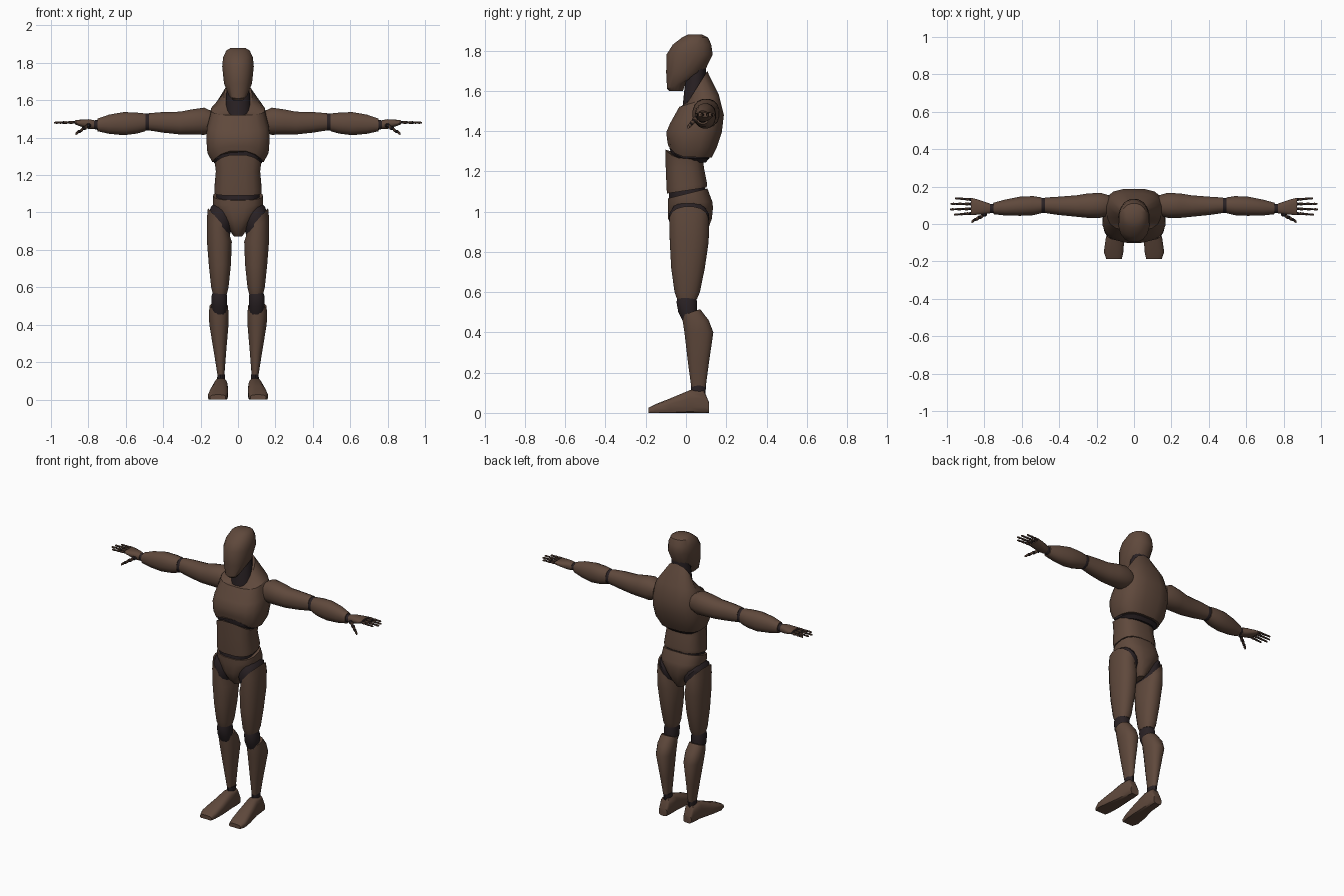
import bpy, bmesh, math

N = 16  # sides of each cross-section


def material(name, rgb):
    m = bpy.data.materials.new(name)
    m.diffuse_color = (*rgb, 1)
    return m


BROWN = material("brown_shell", (0.115, 0.066, 0.045))
DARK = material("dark_joint", (0.022, 0.015, 0.017))
AXES = {'z': lambda u, v, w: (u, v, w),
        'x': lambda u, v, w: (w, u, v),
        'y': lambda u, v, w: (u, w, v)}


def loft(bm, rings, axis, power, n):
    """Skin rings of (along, centre_u, radius_u, centre_v, radius_v, tilt_u, tilt_v, front_arch)."""
    loops = []
    for r in rings:
        w, cu, ru, cv, rv, tu, tv, arch = (tuple(r) + (0, 0, 0))[:8]
        loop = []
        for i in range(n):
            a = 2 * math.pi * (i + 0.5) / n
            c, s = math.cos(a), math.sin(a)
            du = ru * math.copysign(abs(c) ** (2 / power), c)
            dv = rv * math.copysign(abs(s) ** (2 / power), s)
            along = w + tu * du + tv * dv + arch * max(0, -s) ** 2
            x, y, z = AXES[axis](cu + du, cv + dv, along)
            loop.append(bm.verts.new((x, y, max(0, z))))
        loops.append(loop)
    for a, b in zip(loops, loops[1:]):
        for i in range(n):
            j = (i + 1) % n
            bm.faces.new((a[i], a[j], b[j], b[i]))
    bm.faces.new(loops[0][::-1])
    bm.faces.new(loops[-1])


def part(name, mat, lofts, axis='z', power=2.0, mirror=False, n=N):
    bm = bmesh.new()
    for rings in lofts:
        loft(bm, rings, axis, power, n)
    bmesh.ops.recalc_face_normals(bm, faces=bm.faces)
    me = bpy.data.meshes.new(name)
    bm.to_mesh(me)
    bm.free()
    me.materials.append(mat)
    ob = bpy.data.objects.new(name, me)
    bpy.context.collection.objects.link(ob)
    if mirror:
        ob.modifiers.new("mirror", 'MIRROR')
    return ob


# Head and neck
part("head", BROWN, [[
    (1.60, 0, .026, -.05, .035), (1.63, 0, .05, -.045, .05, 0, .4), (1.69, 0, .076, -.005, .095),
    (1.78, 0, .086, .018, .117), (1.83, 0, .081, .03, .097), (1.865, 0, .064, .045, .066),
    (1.88, 0, .04, .045, .035)]], power=2.2)
part("neck", DARK, [[(1.50, 0, .07, .04, .06), (1.60, 0, .066, .045, .055), (1.72, 0, .06, .055, .045)]])

# Torso shells, with dark joints between them
part("chest", BROWN, [[
    (1.27, 0, .14, .02, .11, 0, 0, .06), (1.32, 0, .166, .03, .125, 0, 0, .035),
    (1.395, 0, .172, .04, .14), (1.46, 0, .168, .055, .135, 0, .15),
    (1.55, 0, .145, .065, .1, 0, .3), (1.61, 0, .075, .05, .056, 0, 1.6)]], power=2.8)
part("chest_joint", DARK, [[
    (1.245, 0, .105, .015, .085, 0, 0, .03), (1.265, 0, .13, .015, .102, 0, 0, .065),
    (1.33, 0, .13, .02, .1, 0, 0, .04)]], power=2.8)
part("abdomen", BROWN, [[
    (1.105, 0, .126, .004, .1, 0, .15), (1.13, 0, .128, .004, .102, 0, .1), (1.22, 0, .12, -.006, .096),
    (1.265, 0, .126, -.008, .094, 0, 0, .045)]], power=2.8)
part("waist_joint", DARK, [[
    (1.03, 0, .11, .01, .08), (1.08, 0, .118, .006, .094, 0, .25), (1.14, 0, .11, .005, .085)]], power=2.8)
part("pelvis", BROWN, [[
    (.872, 0, .022, .025, .06), (.91, 0, .05, .02, .09), (.965, 0, .088, .02, .11),
    (1.02, 0, .13, .022, .114), (1.045, 0, .137, .02, .112, 0, .05),
    (1.09, 0, .134, .008, .1, 0, .25)]], power=2.6)

# Legs
part("hip_joint", DARK, [[
    (.94, .1, .057, .012, .095, 1.1), (.975, .088, .055, .015, .1, 1.1),
    (1.0, .07, .05, .015, .085, 1.1)]], mirror=True, power=2.3)
part("thigh", BROWN, [[
    (.565, .097, .038, .005, .05), (.6, .097, .047, .006, .064), (.72, .097, .06, .01, .085),
    (.85, .1, .068, .016, .098, .1), (.92, .104, .063, .016, .1, .8),
    (.957, .102, .06, .014, .098, 1.15)]], mirror=True, power=2.3)
part("knee_joint", DARK, [[
    (.45, .1, .036, .02, .034), (.5, .1, .043, .008, .047), (.55, .1, .043, .004, .052),
    (.58, .098, .035, .004, .045)]], mirror=True, power=2.3)
part("shin", BROWN, [[
    (.125, .091, .018, .062, .036), (.25, .096, .033, .062, .053), (.4, .102, .052, .064, .073),
    (.46, .103, .054, .048, .066), (.5, .103, .049, .026, .045, 0, .35)]], mirror=True, power=2.3)
part("ankle_joint", DARK, [[(.09, .09, .022, .06, .036), (.135, .09, .021, .062, .039)]], mirror=True)
part("foot", BROWN, [[
    (.115, .09, .03, .025, .026), (.09, .09, .034, .05, .062), (.02, .092, .038, .05, .064),
    (-.08, .102, .05, .03, .042), (-.15, .109, .053, .018, .026),
    (-.187, .107, .042, .01, .016)]], axis='y', mirror=True, power=3)

# Arms
part("upper_arm", BROWN, [[
    (.135, .1, .055, 1.485, .055), (.18, .1, .068, 1.488, .074), (.25, .098, .066, 1.484, .068),
    (.31, .096, .058, 1.478, .062), (.4, .097, .05, 1.482, .056),
    (.475, .1, .042, 1.485, .047)]], axis='x', mirror=True, power=2.2)
part("elbow_joint", DARK, [[
    (.46, .1, .036, 1.483, .04), (.475, .1, .041, 1.483, .046), (.5, .1, .041, 1.483, .046),
    (.515, .1, .036, 1.483, .04)]], axis='x', mirror=True)
part("forearm", BROWN, [[
    (.495, .1, .043, 1.482, .048), (.54, .098, .052, 1.478, .057), (.61, .095, .052, 1.475, .063),
    (.69, .088, .043, 1.472, .052), (.752, .083, .031, 1.468, .034)]], axis='x', mirror=True, power=2.2)
part("wrist_joint", DARK, [[(.74, .083, .027, 1.468, .029), (.785, .083, .023, 1.47, .021)]],
     axis='x', mirror=True)

# Hands: palm, three-segment fingers and thumb, with beads at the knuckles
part("palm", BROWN, [[
    (.77, .083, .026, 1.47, .024), (.8, .086, .034, 1.473, .026), (.84, .091, .042, 1.478, .019),
    (.872, .094, .047, 1.482, .011)]], axis='x', mirror=True, power=2.5)
segments, beads = [], []


def digit(start, end, radius):
    at = lambda t: [a + (b - a) * t for a, b in zip(start, end)]
    for k in range(3):
        r = radius * (1 - .13 * k)
        rings = []
        for t, s in ((k / 3 + .05, .8), (k / 3 + .16, 1.05), (k / 3 + .29, .75)):
            x, y, z = at(t)
            rings.append((x, y, r * s, z, r * s))
        segments.append(rings)
        x, y, z = at(k / 3)
        beads.append([(x + d * r, y, r * s, z, r * s) for d, s in ((-1, .4), (-.5, .9), (.5, .9), (1, .4))])


for y0, y1, tip in ((.056, .05, .965), (.081, .078, .99), (.107, .108, .985), (.131, .138, .962)):
    digit((.876, y0, 1.482), (tip, y1, 1.48), .0085)
digit((.8, .05, 1.465), (.872, .01, 1.418), .013)
part("finger_segments", BROWN, segments, axis='x', mirror=True, n=8)
part("knuckle_joints", DARK, beads, axis='x', mirror=True, n=8)

# Smooth shading that keeps rim edges sharp
for ob in bpy.context.scene.objects:
    ob.select_set(True)
    bpy.context.view_layer.objects.active = ob
bpy.ops.object.shade_smooth_by_angle(angle=math.radians(35))
